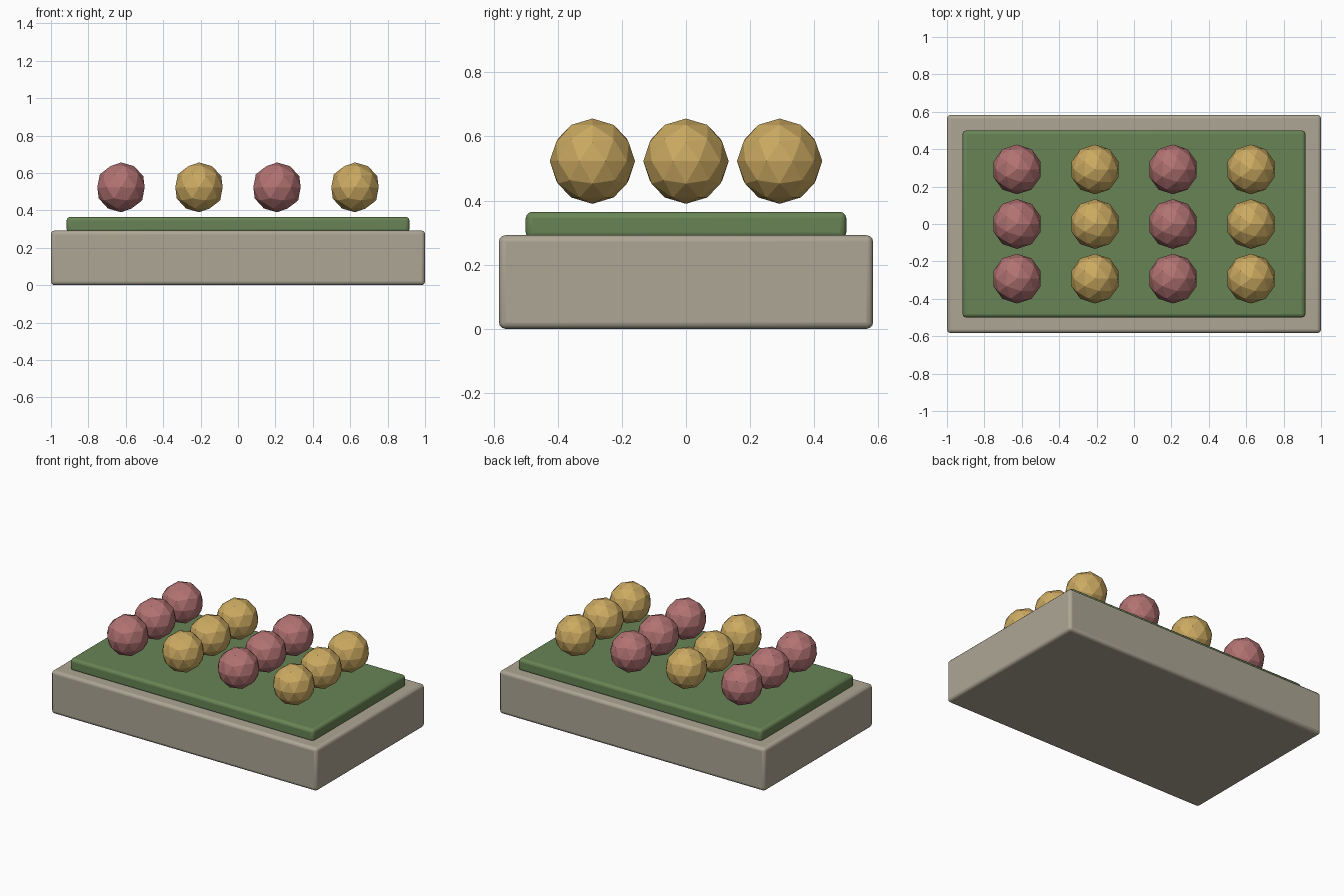
import bpy

cube = bpy.data.objects.get("Cube")
if cube:
    bpy.data.objects.remove(cube, do_unlink=True)


def make_material(name, rgb):
    mat = bpy.data.materials.new(name)
    mat.use_nodes = True
    color = (*rgb, 1.0)
    mat.diffuse_color = color
    mat.node_tree.nodes["Principled BSDF"].inputs["Base Color"].default_value = color
    return mat


def rounded_slab(name, size, bottom, bevel, mat):
    bpy.ops.mesh.primitive_cube_add(size=1, location=(0, 0, bottom + size[2] / 2))
    slab = bpy.context.object
    slab.name = name
    slab.scale = size
    bpy.ops.object.transform_apply(location=False, rotation=False, scale=True)
    mod = slab.modifiers.new("soft_edges", "BEVEL")
    mod.width = bevel
    mod.segments = 3
    slab.data.materials.append(mat)
    bpy.ops.object.shade_smooth_by_angle()
    return slab


def faceted_ball(name, location, mat):
    bpy.ops.mesh.primitive_ico_sphere_add(subdivisions=2, radius=0.133, location=location)
    ball = bpy.context.object
    ball.name = name
    ball.data.materials.append(mat)


stone = make_material("warm_stone", (0.42, 0.38, 0.30))
green = make_material("leaf_green", (0.14, 0.23, 0.09))
rose = make_material("dusty_rose", (0.45, 0.17, 0.17))
gold = make_material("golden_yellow", (0.60, 0.40, 0.12))

# Stone base and green bed
rounded_slab("base", (2.0, 1.167, 0.292), 0, 0.02, stone)
rounded_slab("bed", (1.833, 1.0, 0.085), 0.28, 0.02, green)

# Floating balls, alternating colour by column
for col in range(4):
    mat = gold if col % 2 else rose
    for row in range(3):
        x = (col - 1.5) * 0.417
        y = (row - 1) * 0.292
        faceted_ball(f"ball_{col + 1}_{row + 1}", (x, y, 0.523), mat)
